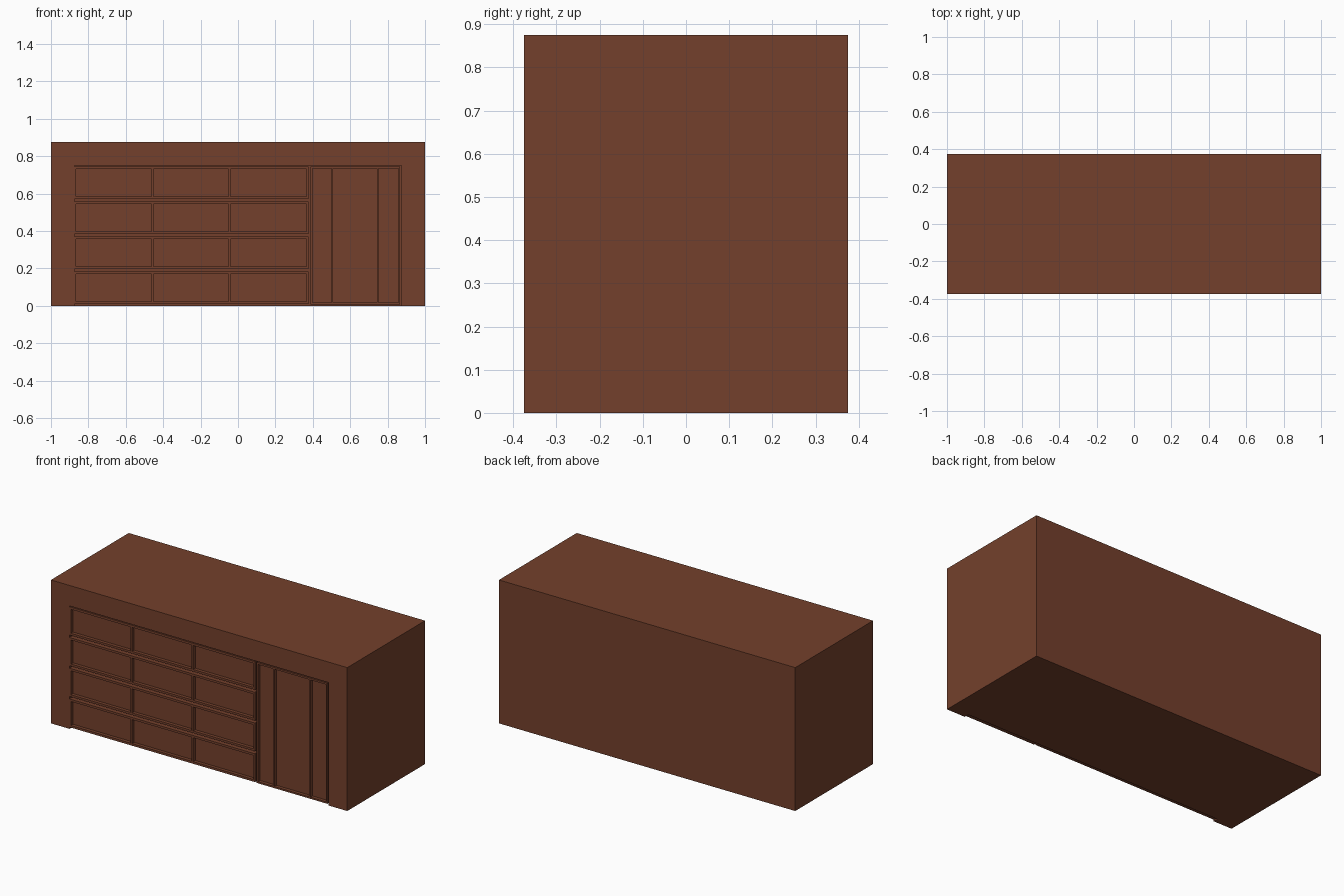
import bpy

if "Cube" in bpy.data.objects:
    bpy.data.objects.remove(bpy.data.objects["Cube"])

FRONT = -0.375      # front wall plane
OPEN_BACK = -0.345  # back of the shallow door openings
PANEL_DEPTH = 0.02

wood = bpy.data.materials.new("reddish_brown")
wood.diffuse_color = (0.174, 0.051, 0.025, 1)
wood.use_nodes = True
wood.node_tree.nodes["Principled BSDF"].inputs["Base Color"].default_value = wood.diffuse_color


def box_mesh(name, boxes):
    """One object holding several boxes, each (x0, x1, y0, y1, z0, z1)."""
    verts, faces = [], []
    for x0, x1, y0, y1, z0, z1 in boxes:
        b = len(verts)
        verts += [(x, y, z) for x in (x0, x1) for y in (y0, y1) for z in (z0, z1)]
        faces += [[b + i for i in f] for f in
                  ((0, 1, 3, 2), (4, 6, 7, 5), (0, 4, 5, 1),
                   (2, 3, 7, 6), (0, 2, 6, 4), (1, 5, 7, 3))]
    mesh = bpy.data.meshes.new(name)
    mesh.from_pydata(verts, [], faces)
    mesh.materials.append(wood)
    obj = bpy.data.objects.new(name, mesh)
    bpy.context.collection.objects.link(obj)
    return obj


def carved(name, box, cuts):
    """Box with rectangular recesses cut into it."""
    obj = box_mesh(name, [box])
    cutter = box_mesh(name + "_cutter", cuts)
    mod = obj.modifiers.new("recesses", "BOOLEAN")
    mod.operation = "DIFFERENCE"
    mod.solver = "EXACT"
    mod.object = cutter
    bpy.context.view_layer.objects.active = obj
    bpy.ops.object.modifier_apply(modifier=mod.name)
    bpy.data.objects.remove(cutter, do_unlink=True)
    return obj


def recess(x0, x1, z0, z1):
    return (x0, x1, FRONT - 0.05, FRONT + PANEL_DEPTH, z0, z1)


# Main block with one wide opening in the front, open at the floor
carved("main_block", (-1, 1, FRONT, 0.375, 0, 0.875),
       [(-0.875, 0.875, FRONT - 0.05, OPEN_BACK, -0.05, 0.75)])

# Wide door: four stacked sections with three recessed panels each
columns = ((-0.865, -0.463), (-0.453, -0.05), (-0.04, 0.367))
for row in range(4):
    z = row * 0.1875
    carved(f"wide_door_section_{row + 1}",
           (-0.875, 0.376, FRONT, OPEN_BACK, z + 0.01, z + 0.1825),
           [recess(a, b, z + 0.023, z + 0.169) for a, b in columns])

# Narrow door: three tall recessed panels
carved("narrow_door", (0.388, 0.865, FRONT, OPEN_BACK, 0.008, 0.744),
       [recess(a, b, 0.018, 0.733)
        for a, b in ((0.398, 0.500), (0.508, 0.743), (0.751, 0.858))])
